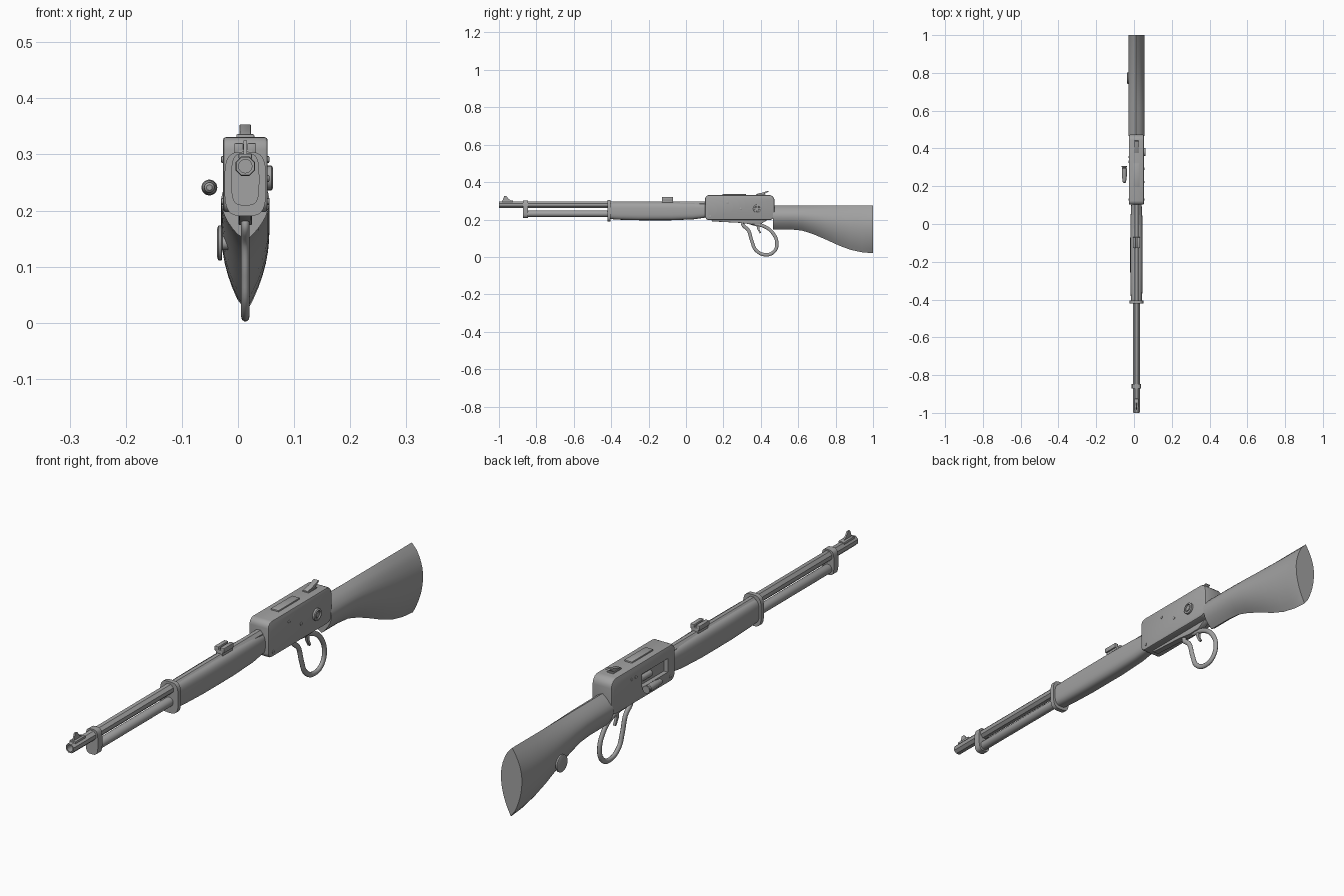
import bpy, bmesh, math
from mathutils import Vector

if "Cube" in bpy.data.objects:
    bpy.data.objects.remove(bpy.data.objects["Cube"])

CX = 0.013  # centre plane of the rifle
GREY = bpy.data.materials.new("grey metal")
GREY.diffuse_color = (0.36, 0.36, 0.36, 1)
GREY.use_nodes = True
GREY.node_tree.nodes["Principled BSDF"].inputs["Base Color"].default_value = GREY.diffuse_color


def finish(obj, bevel=0.0, angle=30, segs=2):
    for o in bpy.context.selected_objects:
        o.select_set(False)
    bpy.context.view_layer.objects.active = obj
    obj.select_set(True)
    if bevel:
        m = obj.modifiers.new("bevel", 'BEVEL')
        m.width, m.segments = bevel, segs
        m.limit_method, m.angle_limit = 'ANGLE', math.radians(50)
        bpy.ops.object.modifier_apply(modifier="bevel")
    bpy.ops.object.shade_smooth_by_angle(angle=math.radians(angle))
    return obj


def loft(name, rings, bevel=0.0, angle=30, segs=2):
    """Skin a list of equal-sized point rings and cap both ends."""
    bm = bmesh.new()
    vs = [[bm.verts.new(p) for p in r] for r in rings]
    n = len(vs[0])
    for a, b in zip(vs, vs[1:]):
        for i in range(n):
            j = (i + 1) % n
            bm.faces.new((a[i], a[j], b[j], b[i]))
    bm.faces.new(vs[0])
    bm.faces.new(vs[-1][::-1])
    bmesh.ops.recalc_face_normals(bm, faces=bm.faces)
    me = bpy.data.meshes.new(name)
    bm.to_mesh(me)
    bm.free()
    me.materials.append(GREY)
    obj = bpy.data.objects.new(name, me)
    bpy.context.collection.objects.link(obj)
    return finish(obj, bevel, angle, segs)


def prism(name, yz, half, bevel=0.0, x=CX, segs=2):
    return loft(name, [[(x + s * half, y, z) for y, z in yz] for s in (-1, 1)], bevel, segs=segs)


def box(name, x0, x1, y0, y1, z0, z1, bevel=0.0):
    return prism(name, [(y0, z0), (y1, z0), (y1, z1), (y0, z1)], (x1 - x0) / 2, bevel, (x0 + x1) / 2)


def lathe(name, x, y, z, profile, axis='y', n=20):
    """Revolve (offset along axis, radius) pairs around the axis."""
    rings = []
    for d, r in profile:
        ring = []
        for i in range(n):
            a = 2 * math.pi * i / n
            c, s = r * math.cos(a), r * math.sin(a)
            ring.append((x + c, y + d, z + s) if axis == 'y' else (x + d, y + c, z + s))
        rings.append(ring)
    return loft(name, rings)


def round_ring(y, half, z0, z1, power=3.0, n=32):
    pts = []
    for i in range(n):
        a = 2 * math.pi * i / n
        c, s = math.cos(a), math.sin(a)
        pts.append((CX + half * math.copysign(abs(c) ** (2 / power), c), y,
                    (z0 + z1) / 2 + (z1 - z0) / 2 * math.copysign(abs(s) ** (2 / power), s)))
    return pts


# Octagonal barrel with a bore
def barrel_ring(y, r, octagon=True):
    pts = []
    for i in range(16):
        a = math.pi * i / 8
        k = r / math.cos(math.pi / 8) if octagon and i % 2 else r
        pts.append((CX + k * math.cos(a), y, 0.279 + k * math.sin(a)))
    return pts


loft("barrel", [barrel_ring(0.12, 0.0175), barrel_ring(-0.995, 0.0175), barrel_ring(-1.0, 0.016),
                barrel_ring(-1.0, 0.012, False), barrel_ring(-0.93, 0.012, False)])

# Magazine tube with rounded front cap
lathe("magazine_tube", CX, 0, 0.231, [(-0.40, 0.017), (-0.862, 0.017), (-0.870, 0.014), (-0.870, 0.011), (-0.866, 0.010)])

# Forearm, tapered at both ends
loft("forearm", [round_ring(*s) for s in (
    (-0.412, 0.029, 0.203, 0.291), (-0.36, 0.031, 0.199, 0.292), (-0.25, 0.033, 0.196, 0.292),
    (-0.08, 0.033, 0.196, 0.292), (0.04, 0.031, 0.201, 0.290), (0.11, 0.027, 0.211, 0.285))])

# Bands around barrel and tube
for name, y0, y1, half, z0, z1 in (("front_band", -0.872, -0.846, 0.025, 0.209, 0.302),
                                   ("rear_band", -0.421, -0.404, 0.037, 0.190, 0.305)):
    loft(name, [round_ring(y, half, z0, z1, 3.6) for y in (y0, y1)])

# Front sight: base and blade
box("front_sight_base", CX - 0.012, CX + 0.012, -0.985, -0.925, 0.292, 0.301, 0.002)
prism("front_sight_blade", [(-0.982, 0.298), (-0.972, 0.325), (-0.960, 0.325), (-0.948, 0.309), (-0.928, 0.298)], 0.003)

# Rear sight: base and two ears
box("rear_sight_base", CX - 0.014, CX + 0.014, -0.128, -0.070, 0.288, 0.309, 0.002)
for s in (-1, 1):
    x = CX + s * 0.0115
    box("rear_sight_ear", x - 0.008, x + 0.008, -0.128, -0.070, 0.302, 0.320, 0.002)

# Receiver: rounded side profile, edges softened
corners = [(0.102, 0.197, 0.022), (0.473, 0.197, 0.028), (0.473, 0.331, 0.03), (0.102, 0.331, 0.022)]
profile = []
for k, (y, z, r) in enumerate(corners):
    cy = y + r * (1 if y < 0.3 else -1)
    cz = z + r * (1 if z < 0.25 else -1)
    for i in range(6):
        a = math.pi * (1 + k / 2 + i / 10)
        profile.append((cy + r * math.cos(a), cz + r * math.sin(a)))
receiver = prism("receiver", profile, 0.040, 0.006)

# Ejection port cut into the left side
cutter = box("port_cutter", -0.06, -0.011, 0.145, 0.295, 0.238, 0.288)
cutter.hide_render = True
m = receiver.modifiers.new("port", 'BOOLEAN')
m.operation, m.object, m.solver = 'DIFFERENCE', cutter, 'EXACT'
bpy.context.view_layer.objects.active = receiver
bpy.ops.object.modifier_apply(modifier="port")
bpy.data.objects.remove(cutter, do_unlink=True)
finish(receiver)
lathe("bolt", -0.010, 0, 0.262, [(0.225, 0.012), (0.294, 0.012)])

# Top plate and underside plate
box("top_plate", CX - 0.016, CX + 0.016, 0.195, 0.320, 0.325, 0.336, 0.002)
prism("lower_plate", [(0.135, 0.200), (0.14, 0.190), (0.29, 0.182), (0.35, 0.174), (0.40, 0.176), (0.44, 0.200)], 0.012, 0.002)

# Hammer with swept-back spur
box("hammer_base", CX - 0.013, CX + 0.013, 0.375, 0.425, 0.322, 0.335, 0.002)
prism("hammer", [(0.385, 0.325), (0.375, 0.336), (0.405, 0.343), (0.438, 0.354), (0.442, 0.349), (0.420, 0.337), (0.415, 0.325)], 0.010, 0.0015)

# Round button with stepped rim on the right side
lathe("side_button", 0.050, 0.381, 0.258,
      [(0, 0.022), (0.010, 0.022), (0.012, 0.019), (0.012, 0.015), (0.007, 0.014), (0.007, 0.010), (0.010, 0.009)], 'x', 24)

# Small screws on both sides of the receiver
for y, z in ((0.222, 0.291), (0.293, 0.257), (0.130, 0.216)):
    lathe("screw", 0.052, y, z, [(0, 0.006), (0.003, 0.006), (0.004, 0.004)], 'x', 12)
for y, z in ((0.130, 0.216), (0.330, 0.291), (0.355, 0.291)):
    lathe("left_screw", -0.026, y, z, [(0, 0.006), (-0.003, 0.006), (-0.004, 0.004)], 'x', 12)

# Lever: closed loop with a flattened round section
path = [(0.305, 0.182), (0.335, 0.140), (0.352, 0.085), (0.375, 0.035), (0.43, 0.0115),
        (0.472, 0.030), (0.486, 0.072), (0.468, 0.122), (0.425, 0.160), (0.365, 0.176)]
cu = bpy.data.curves.new("lever_loop", 'CURVE')
cu.dimensions, cu.bevel_depth, cu.bevel_resolution, cu.resolution_u = '3D', 0.0095, 3, 6
sp = cu.splines.new('BEZIER')
sp.bezier_points.add(len(path) - 1)
sp.use_cyclic_u = True
for bp, (y, z) in zip(sp.bezier_points, path):
    bp.co = (0, y, z)
    bp.handle_left_type = bp.handle_right_type = 'AUTO'
cu.materials.append(GREY)
lever = bpy.data.objects.new("lever_loop", cu)
bpy.context.collection.objects.link(lever)
lever.location.x, lever.scale.x = CX, 0.8
for o in bpy.context.selected_objects:
    o.select_set(False)
bpy.context.view_layer.objects.active = lever
lever.select_set(True)
bpy.ops.object.convert(target='MESH')
finish(bpy.context.view_layer.objects.active, angle=60)

# Trigger
prism("trigger", [(0.375, 0.180), (0.395, 0.180), (0.392, 0.150), (0.402, 0.128), (0.394, 0.126), (0.380, 0.150)], 0.005, 0.001)


# Stock: pointed lens sections of constant width, lower edge sweeping down
def lens_ring(y, z0, z1, n=12):
    pts = []
    for side in (1, -1):
        for i in range(n):
            t = i / n if side > 0 else 1 - i / n
            u = (t - 0.56) / (0.56 if t < 0.56 else 0.44)
            pts.append((CX + side * (0.003 + 0.040 * (1 - abs(u) ** 2)), y, z0 + (z1 - z0) * t))
    return pts


loft("stock", [lens_ring(y, z, 0.275) for y, z in (
    (0.465, 0.147), (0.56, 0.147), (0.62, 0.141), (0.68, 0.122), (0.75, 0.092),
    (0.82, 0.060), (0.88, 0.038), (0.94, 0.025), (0.998, 0.020), (1.0, 0.022))])

# Round stud on the left of the stock
lathe("stock_stud", -0.037, 0.772, 0.142, [(0, 0.026), (0.002, 0.031), (0.008, 0.031), (0.009, 0.012), (0.030, 0.012)], 'x', 24)

# Ejected cartridge beside the port
lathe("cartridge", -0.051, 0, 0.241,
      [(0.218, 0.005), (0.222, 0.009), (0.240, 0.011), (0.246, 0.0125), (0.293, 0.0135),
       (0.296, 0.011), (0.300, 0.011), (0.301, 0.0142), (0.306, 0.0142)])
